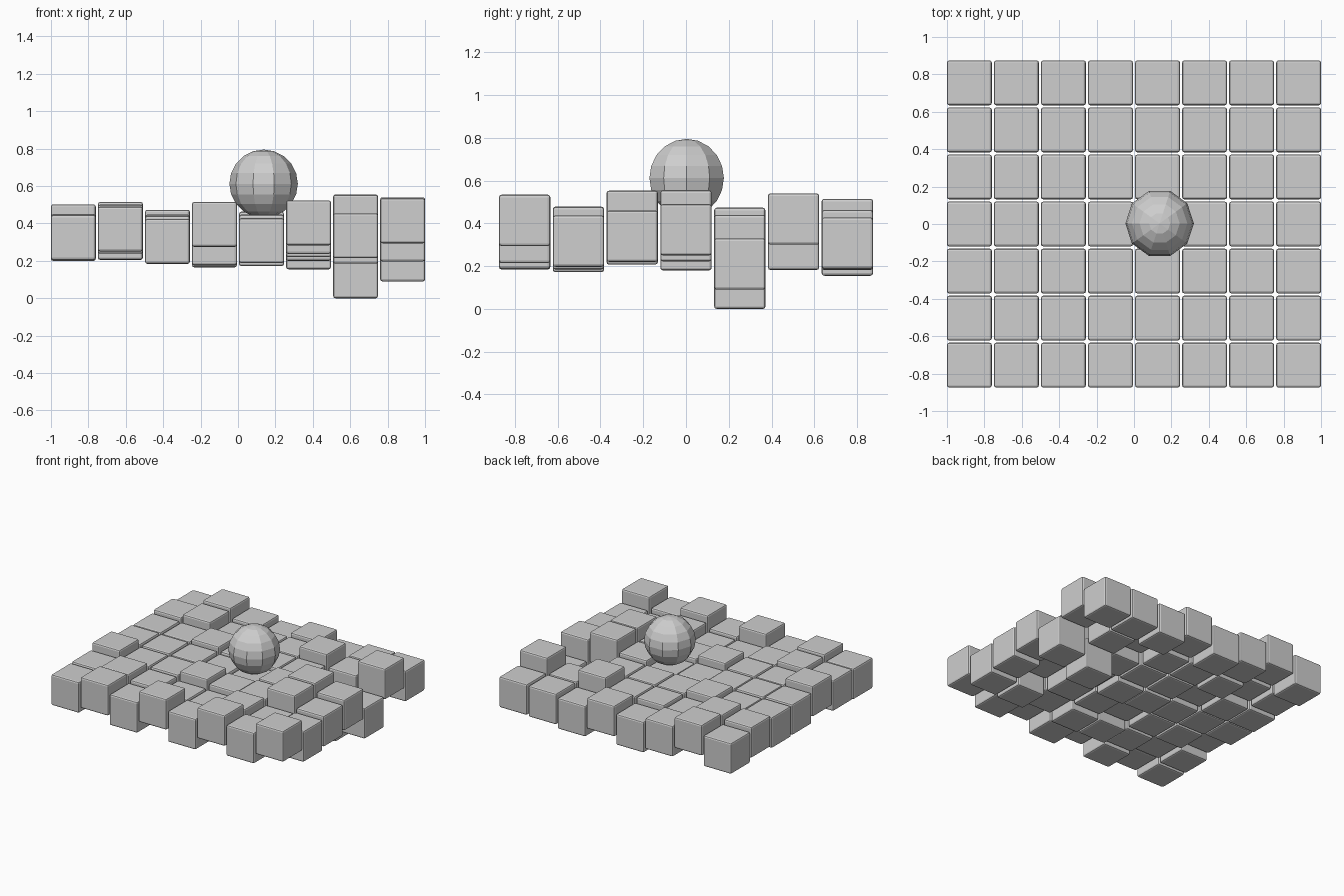
import bpy
import bmesh
from math import radians
from mathutils import Matrix

cube = bpy.data.objects.get("Cube")
if cube:
    bpy.data.objects.remove(cube, do_unlink=True)

PITCH = 0.2515
SIZE = 0.24

# Single grey material
grey = bpy.data.materials.new("plain_grey")
grey.use_nodes = True
colour = (0.62, 0.62, 0.62, 1)
grey.diffuse_color = colour
for node in grey.node_tree.nodes:
    if node.type == "BSDF_PRINCIPLED":
        node.inputs["Base Color"].default_value = colour


def add_object(name, mesh, location):
    obj = bpy.data.objects.new(name, mesh)
    obj.location = location
    bpy.context.scene.collection.objects.link(obj)
    return obj


def mesh_from(bm, name):
    mesh = bpy.data.meshes.new(name)
    bm.to_mesh(mesh)
    bm.free()
    mesh.materials.append(grey)
    return mesh


# Block shape: cube with slightly rounded edges
bm = bmesh.new()
bmesh.ops.create_cube(bm, size=SIZE)
bmesh.ops.bevel(bm, geom=bm.edges[:], offset=0.012, segments=2,
                profile=0.5, affect="EDGES", clamp_overlap=True)
block_mesh = mesh_from(bm, "block_shape")

# Top height of each block in thousandths, one row per line from front to back
TOPS = [
    (445, 490, 424, 515, 428, 523, 454, 534),
    (450, 478, 440, 416, 412, 477, 425, 437),
    (502, 447, 447, 480, 447, 460, 553, 460),
    (455, 450, 445, 430, 420, 462, 555, 490),
    (450, 445, 473, 440, 440, 440, 240, 330),
    (470, 500, 424, 440, 440, 520, 422, 540),
    (440, 515, 440, 405, 463, 395, 422, 428),
]

# Uneven floor of blocks
for row, tops in enumerate(TOPS):
    for col, top in enumerate(tops):
        x = (col - (len(tops) - 1) / 2) * PITCH
        y = (row - (len(TOPS) - 1) / 2) * PITCH
        z = top / 1000 - SIZE / 2
        add_object(f"floor_block_row{row}_col{col}", block_mesh, (x, y, z))

# Faceted ball resting on the floor
bm = bmesh.new()
bmesh.ops.create_uvsphere(bm, u_segments=10, v_segments=10, radius=0.183,
                          matrix=Matrix.Rotation(radians(90), 4, "Z"))
add_object("ball", mesh_from(bm, "ball_shape"), (0.137, 0.003, 0.612))
